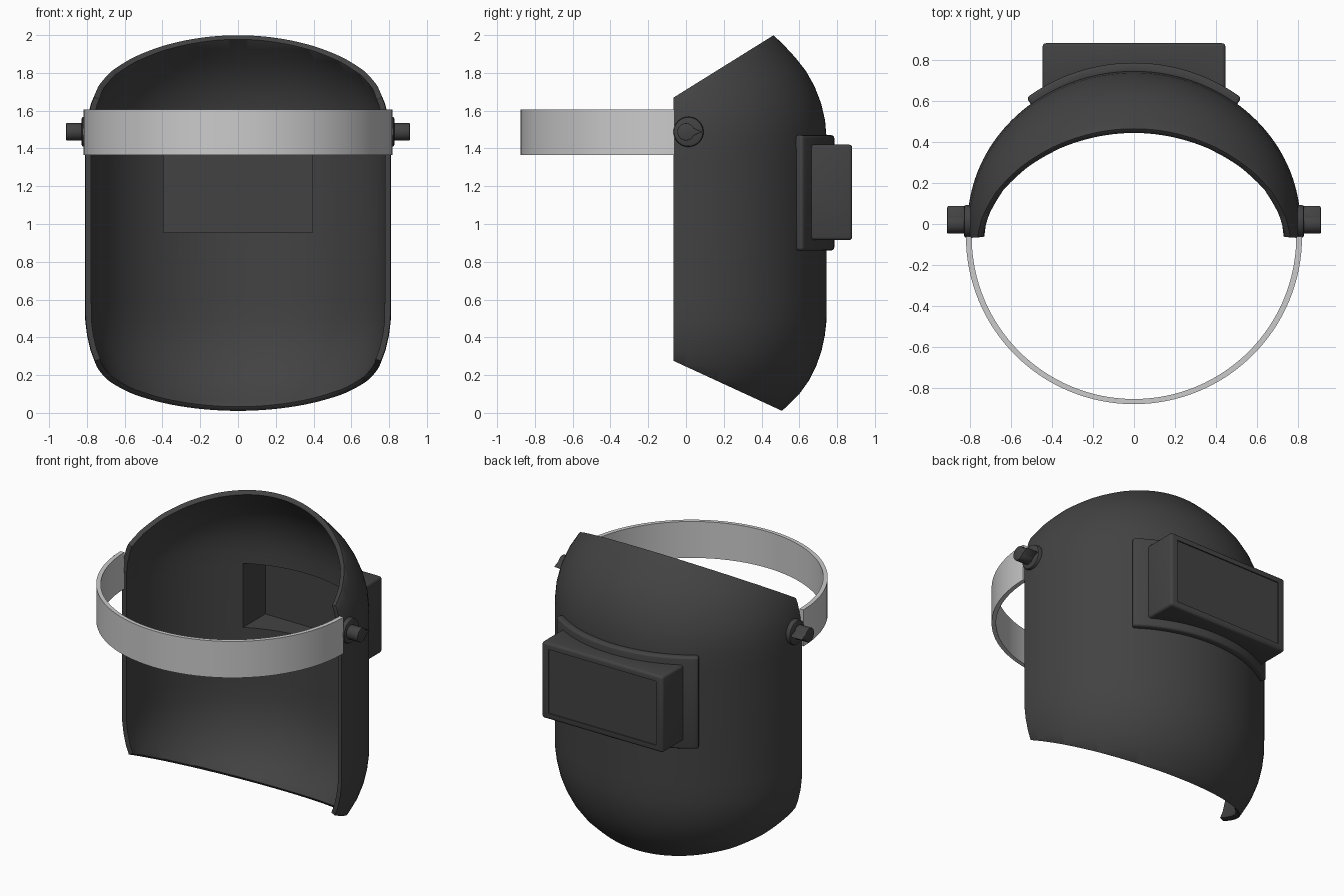
import bpy, bmesh
from math import sin, cos, pi, radians
from mathutils import Vector

if "Cube" in bpy.data.objects:
    bpy.data.objects.remove(bpy.data.objects["Cube"])

dark = bpy.data.materials.new("dark_plastic")
dark.diffuse_color = (0.055, 0.055, 0.055, 1)
dark.use_nodes = True
dark.node_tree.nodes["Principled BSDF"].inputs["Base Color"].default_value = dark.diffuse_color


def make(name, bm, mat=dark):
    me = bpy.data.meshes.new(name)
    bm.to_mesh(me)
    bm.free()
    ob = bpy.data.objects.new(name, me)
    bpy.context.collection.objects.link(ob)
    if mat:
        me.materials.append(mat)
    return ob


def arc(a, b, t0, t1, n, cy=0.0):
    ts = [radians(t0 + (t1 - t0) * i / n) for i in range(n + 1)]
    return [(a * cos(t), cy + b * sin(t)) for t in ts]


def prism(name, outline, z0, z1, mat=dark):
    """Extrude a plan outline from z0 to z1."""
    bm = bmesh.new()
    f = bm.faces.new([bm.verts.new((x, y, z0)) for x, y in outline])
    ext = bmesh.ops.extrude_face_region(bm, geom=[f])["geom"]
    bmesh.ops.translate(bm, vec=(0, 0, z1 - z0),
                        verts=[v for v in ext if isinstance(v, bmesh.types.BMVert)])
    bmesh.ops.recalc_face_normals(bm, faces=bm.faces)
    return make(name, bm, mat)


def bevel(ob, width, segments=3):
    m = ob.modifiers.new("bevel", "BEVEL")
    m.width, m.segments, m.limit_method = width, segments, "ANGLE"
    m.angle_limit = radians(40)


def finish(ob):
    """Bake the modifiers, then shade smooth."""
    dg = bpy.context.evaluated_depsgraph_get()
    me = bpy.data.meshes.new_from_object(ob.evaluated_get(dg))
    ob.modifiers.clear()
    ob.data = me
    bpy.ops.object.select_all(action="DESELECT")
    ob.select_set(True)
    bpy.context.view_layer.objects.active = ob
    bpy.ops.object.shade_smooth_by_angle(angle=radians(35))


def box(x0, x1, y0, y1):
    return [(x0, y0), (x1, y0), (x1, y1), (x0, y1)]


# Mask shell: elliptical rings following the side profile (y at front, z)
profile = [(0.475, -0.02), (0.545, 0.045), (0.60, 0.10), (0.65, 0.17), (0.69, 0.25),
           (0.718, 0.33), (0.735, 0.41), (0.744, 0.49), (0.745, 0.60), (0.745, 0.95),
           (0.745, 1.35), (0.744, 1.46), (0.736, 1.55), (0.715, 1.64), (0.68, 1.73),
           (0.635, 1.81), (0.58, 1.88), (0.52, 1.945), (0.465, 1.998), (0.42, 2.04)]
bm = bmesh.new()
rows = []
for r, z in profile:
    s = r / 0.745
    rows.append([bm.verts.new((x * s, y * s, z)) for x, y in arc(0.81, 0.745, -15, 195, 84)])
for lo, hi in zip(rows, rows[1:]):
    for i in range(84):
        bm.faces.new((lo[i], lo[i + 1], hi[i + 1], hi[i]))
# Trim the back edge and the slanted top and bottom openings
for co, no in (((0, -0.065, 1), (0, -1, 0)),
               ((0, -0.065, 1.67), (0, -0.33, 0.53)),
               ((0, -0.065, 0.275), (0, -0.265, -0.575))):
    bmesh.ops.bisect_plane(bm, geom=bm.verts[:] + bm.edges[:] + bm.faces[:],
                           plane_co=co, plane_no=Vector(no).normalized(), clear_outer=True)
shell = make("mask_shell", bm)
m = shell.modifiers.new("thickness", "SOLIDIFY")
m.thickness, m.offset = 0.03, -1
bevel(shell, 0.007, 2)

# Curved flange hugging the shell and the window housing
flange = prism("window_flange",
               arc(0.84, 0.785, 51.5, 128.5, 32) + arc(0.797, 0.732, 128.5, 51.5, 32), 0.86, 1.47)
bevel(flange, 0.015)
housing = prism("window_housing",
                arc(0.797, 0.732, 56, 124, 32) + [(-0.445, 0.88), (0.445, 0.88)], 0.915, 1.42)
bevel(housing, 0.02)

# Viewing opening cut through shell, flange and housing
cutter = prism("window_cutter", box(-0.395, 0.395, 0.3, 1.1), 0.955, 1.38, None)
cutter.hide_render = True
parts = (shell, flange, housing)
for ob in parts:
    m = ob.modifiers.new("opening", "BOOLEAN")
    m.object, m.operation, m.solver = cutter, "DIFFERENCE", "EXACT"
for ob in parts:
    finish(ob)
bpy.data.objects.remove(cutter)

# Filter plate closing the housing
prism("filter_plate", box(-0.397, 0.397, 0.85, 0.872), 0.953, 1.382)

# Headband: half ring behind the shell
band = prism("headband", arc(0.818, 0.815, 180, 360, 64, -0.062)
             + arc(0.79, 0.79, 360, 180, 64, -0.062), 1.365, 1.607, None)
finish(band)

# Pivot discs and pointer knobs on both sides
for side, tag in ((-1, "left"), (1, "right")):
    for name, r, x0, x1, yc, tip in (("pivot_disc", 0.08, 0.775, 0.828, 0.013, 0),
                                     ("pivot_knob", 0.046, 0.82, 0.91, 0.0, 0.088)):
        a0 = 25 if tip else 0
        a1 = 335 if tip else 348.75
        pts = arc(r, r, a0, a1, 31)
        if tip:
            pts.append((tip, 0))
        bm = bmesh.new()
        f = bm.faces.new([bm.verts.new((side * x0, yc + p, 1.488 + q)) for p, q in pts])
        ext = bmesh.ops.extrude_face_region(bm, geom=[f])["geom"]
        bmesh.ops.translate(bm, vec=(side * (x1 - x0), 0, 0),
                            verts=[v for v in ext if isinstance(v, bmesh.types.BMVert)])
        bmesh.ops.recalc_face_normals(bm, faces=bm.faces)
        ob = make(f"{name}_{tag}", bm)
        bevel(ob, 0.012 if not tip else 0.004, 2)
        finish(ob)
